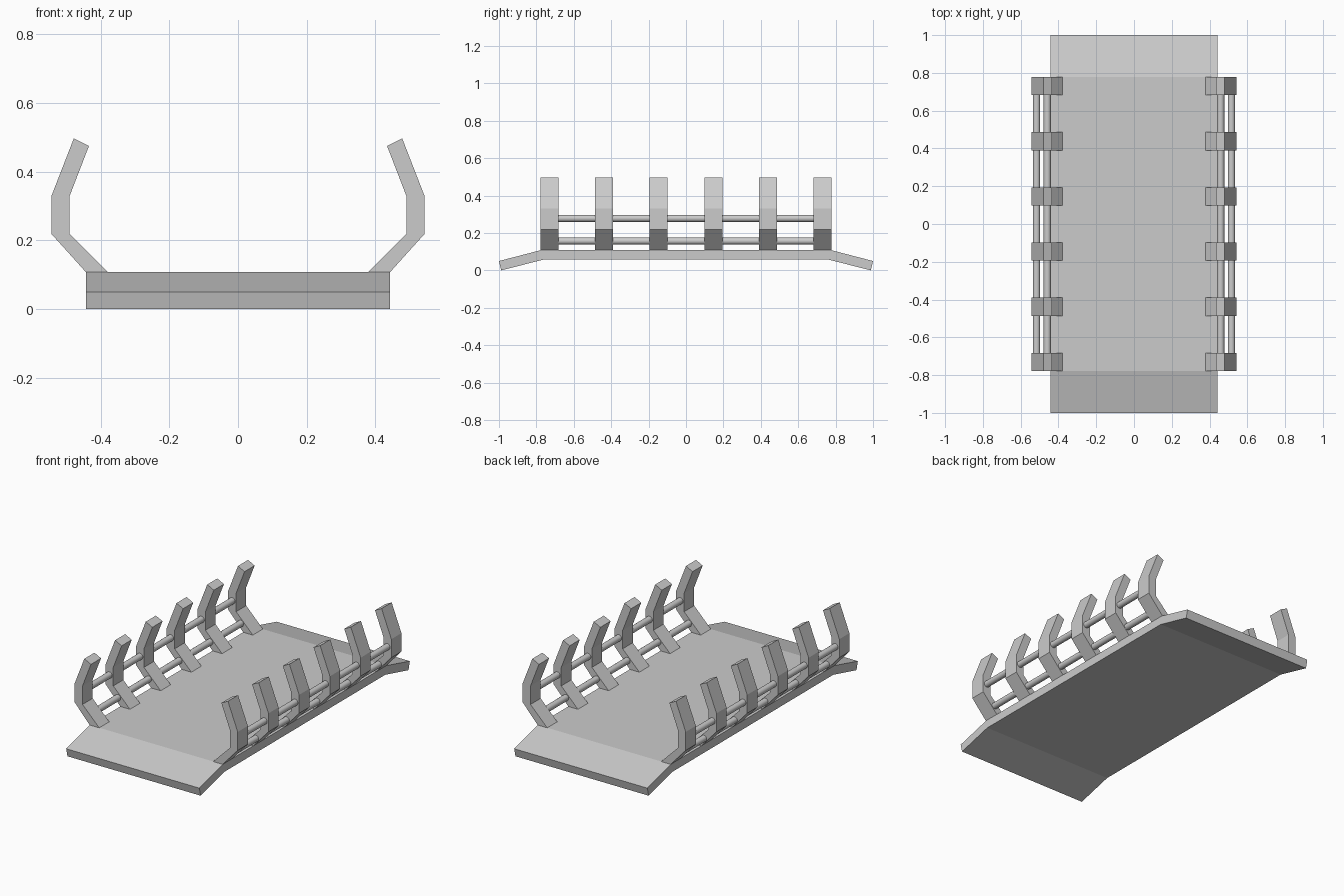
import bpy

if "Cube" in bpy.data.objects:
    bpy.data.objects.remove(bpy.data.objects["Cube"])


def extrude_profile(name, points, to_3d, start, end):
    """Solid made by sweeping a closed 2D profile between two offsets."""
    n = len(points)
    verts = [to_3d(a, b, t) for t in (start, end) for a, b in points]
    faces = [tuple(range(n)), tuple(range(2 * n - 1, n - 1, -1))]
    faces += [(i, i + n, (i + 1) % n + n, (i + 1) % n) for i in range(n)]
    mesh = bpy.data.meshes.new(name)
    mesh.from_pydata(verts, [], faces)
    ob = bpy.data.objects.new(name, mesh)
    bpy.context.collection.objects.link(ob)
    # Consistent outward normals
    bpy.context.view_layer.objects.active = ob
    ob.select_set(True)
    bpy.ops.object.mode_set(mode='EDIT')
    bpy.ops.mesh.select_all(action='SELECT')
    bpy.ops.mesh.normals_make_consistent(inside=False)
    bpy.ops.object.mode_set(mode='OBJECT')
    ob.select_set(False)
    return ob


def rod(name, x, z, length, radius=0.019):
    bpy.ops.mesh.primitive_cylinder_add(
        vertices=24, radius=radius, depth=length,
        location=(x, 0, z), rotation=(1.570796, 0, 0))
    ob = bpy.context.object
    ob.name = name
    bpy.ops.object.shade_smooth_by_angle()
    ob.select_set(False)


# Deck with a sloping ramp at each end
half_top = [(0.777, 0.108), (1.0, 0.050)]
half_bottom = [(0.988, 0.0), (0.765, 0.057)]
half = half_top + half_bottom
deck = half + [(-y, z) for y, z in reversed(half)]
extrude_profile("deck", deck, lambda y, z, x: (x, y, z), -0.443, 0.443)

# Bent side posts and the rails running through them
post = [(0.443, 0.108), (0.543, 0.219), (0.543, 0.330), (0.478, 0.497),
        (0.434, 0.475), (0.490, 0.330), (0.490, 0.219), (0.379, 0.108)]
for side, label in ((-1, "left"), (1, "right")):
    for i in range(6):
        y = -0.73 + i * 0.292
        extrude_profile(f"{label}_post_{i + 1}", post,
                        lambda x, z, t: (side * x, t, z), y - 0.048, y + 0.048)
    rod(f"{label}_lower_rail", side * 0.459, 0.157, 1.46)
    rod(f"{label}_upper_rail", side * 0.516, 0.278, 1.46)
